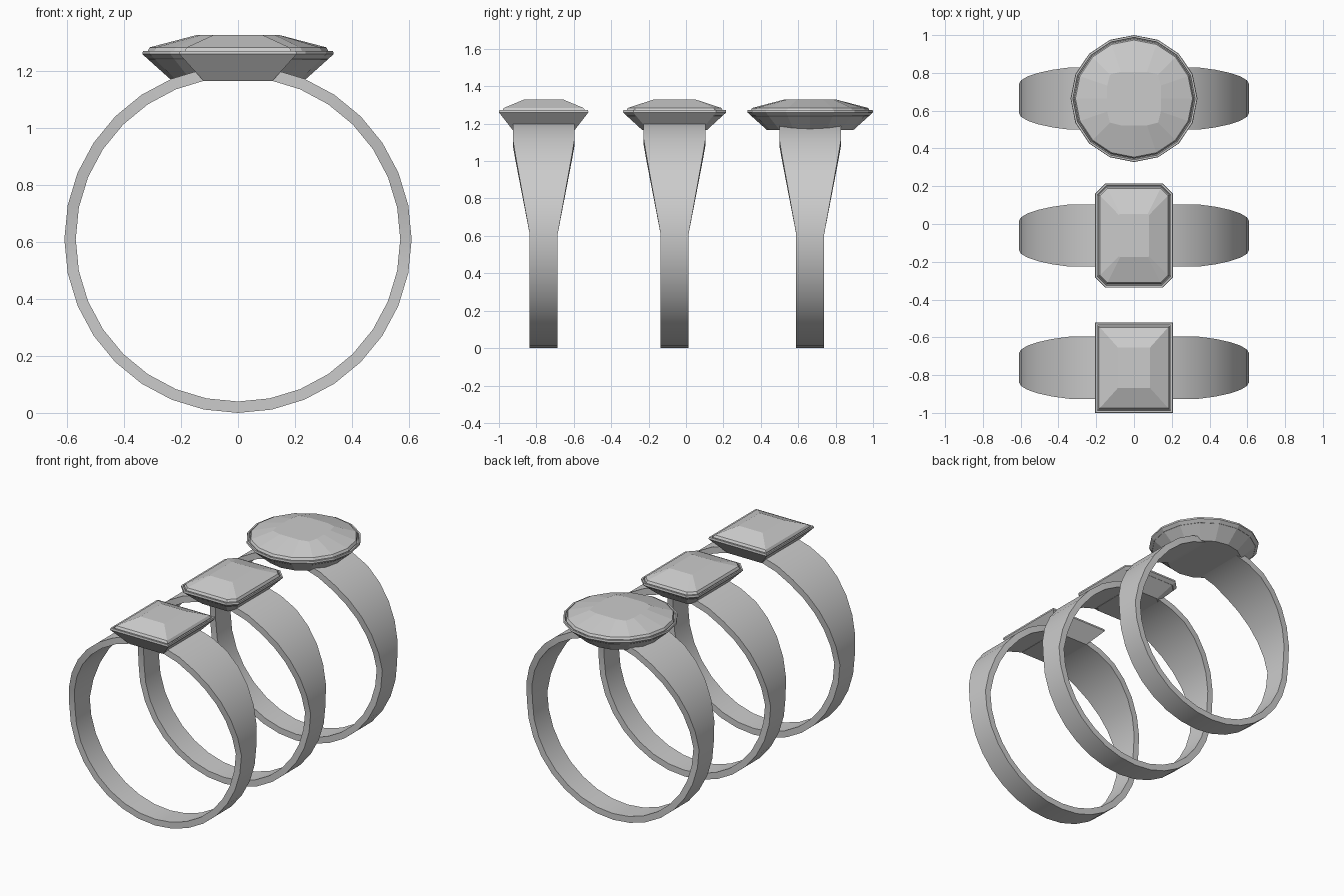
import bpy, math

if "Cube" in bpy.data.objects:
    bpy.data.objects.remove(bpy.data.objects["Cube"])

def make_object(name, verts, faces, smooth=False):
    me = bpy.data.meshes.new(name)
    me.from_pydata(verts, [], faces)
    me.update()
    ob = bpy.data.objects.new(name, me)
    bpy.context.collection.objects.link(ob)
    if smooth:
        bpy.ops.object.select_all(action='DESELECT')
        ob.select_set(True)
        bpy.context.view_layer.objects.active = ob
        bpy.ops.object.shade_smooth_by_angle(angle=math.radians(30))
    return ob

def loft(name, loops):
    """Skin a stack of (outline, z) loops and cap both ends."""
    n = len(loops[0][0])
    verts = [(x, y, z) for outline, z in loops for x, y in outline]
    faces = [tuple(reversed(range(n)))]
    for k in range(len(loops) - 1):
        a, b = k * n, (k + 1) * n
        for i in range(n):
            j = (i + 1) % n
            faces.append((a + i, a + j, b + j, b + i))
    faces.append(tuple(range(len(verts) - n, len(verts))))
    return make_object(name, verts, faces)

def rectangle(cy, hx, hy, c=0.0):
    """Counter-clockwise rectangle, with cut corners when c > 0."""
    if c == 0:
        pts = [(hx, -hy), (hx, hy), (-hx, hy), (-hx, -hy)]
    else:
        pts = [(hx - c, -hy), (hx, c - hy), (hx, hy - c), (hx - c, hy),
               (c - hx, hy), (-hx, hy - c), (-hx, c - hy), (c - hx, -hy)]
    return [(x, y + cy) for x, y in pts]

def disc(cy, r, limit=9.0):
    """16-sided circle, flattened to a soft square by limit."""
    clamp = lambda v: max(-limit, min(limit, v))
    return [(clamp(r * math.cos(i * math.pi / 8)),
             cy + clamp(r * math.sin(i * math.pi / 8))) for i in range(16)]

# Tapering band: narrow lower half, flaring towards the stone
def band(name, cy):
    n, zc, r_out, r_in = 32, 0.61, 0.61, 0.57
    verts, faces = [], []
    for i in range(n):
        a = 2 * math.pi * i / n
        s, c = math.sin(a), math.cos(a)
        h = 0.075 + 0.09 * min(1.0, max(0.0, s / 0.82))
        for r, y in ((r_out, -h), (r_out, h), (r_in, h), (r_in, -h)):
            verts.append((r * c, cy + y, zc + r * s))
        p, q = 4 * i, 4 * ((i + 1) % n)
        for k in range(4):
            m = (k + 1) % 4
            faces.append((p + k, p + m, q + m, q + k))
    return make_object(name, verts, faces, smooth=True)

Z_BASE, Z_RIM, Z_LIP, Z_GROOVE, Z_GIRDLE, Z_TABLE = 1.165, 1.26, 1.272, 1.262, 1.284, 1.328

def setting_and_stone(name, base, table, inset):
    """inset(d) gives the rim outline shrunk by d."""
    # Flared setting with a thin lip
    loft(name + "_setting", [(base, Z_BASE), (inset(0), Z_RIM), (inset(0.002), Z_LIP),
                             (inset(0.012), Z_LIP), (inset(0.014), Z_GROOVE)])
    # Stone crown rising to a flat table
    loft(name + "_stone", [(inset(0.019), Z_GROOVE - 0.02), (inset(0.019), Z_LIP),
                           (inset(0.026), Z_GIRDLE), (table, Z_TABLE)])

# Square stone ring
cy = -0.761
band("square_ring_band", cy)
setting_and_stone("square", rectangle(cy, 0.12, 0.165), rectangle(cy, 0.085, 0.107),
                  lambda d: rectangle(-0.761, 0.206 - d, 0.239 - d))

# Emerald-cut stone ring
cy = -0.061
band("emerald_ring_band", cy)
setting_and_stone("emerald", rectangle(cy, 0.12, 0.172, 0.03), rectangle(cy, 0.08, 0.115, 0.006),
                  lambda d: rectangle(-0.061, 0.206 - d, 0.276 - d, 0.055 - 0.6 * d))

# Round stone ring
cy = 0.664
band("round_ring_band", cy)
setting_and_stone("round", disc(cy, 0.23), disc(cy, 0.18, 0.142),
                  lambda d: disc(0.664, 0.336 - d))
